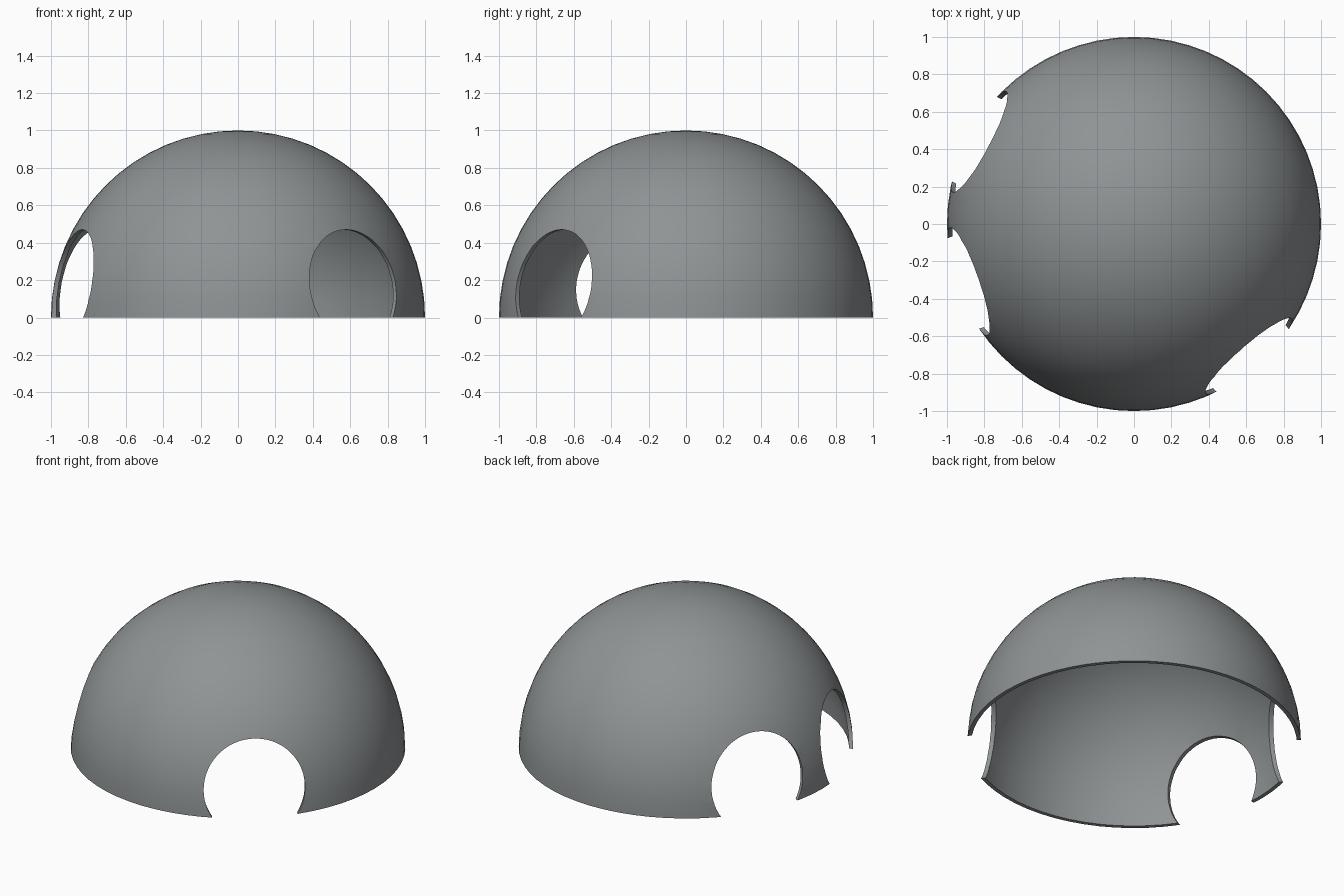
import bpy, bmesh, math
from mathutils import Matrix

if "Cube" in bpy.data.objects:
    bpy.data.objects.remove(bpy.data.objects["Cube"])

OUTER, INNER = 1.0, 0.975
SEGMENTS, RINGS = 64, 16
HOLE_RADIUS, HOLE_Z = 0.305, 0.165
HOLE_ANGLES = (-49, 152, 199.2)

grey = bpy.data.materials.new("slate grey")
grey.diffuse_color = (0.275, 0.295, 0.302, 1)
grey.use_nodes = True
grey.node_tree.nodes["Principled BSDF"].inputs["Base Color"].default_value = grey.diffuse_color


def add_object(name, bm):
    bmesh.ops.recalc_face_normals(bm, faces=bm.faces[:])
    mesh = bpy.data.meshes.new(name)
    bm.to_mesh(mesh)
    bm.free()
    mesh.materials.append(grey)
    obj = bpy.data.objects.new(name, mesh)
    bpy.context.collection.objects.link(obj)
    return obj


# Dome: outer arc up, inner arc down, flat rim at the ground, spun round z
bm = bmesh.new()
steps = [math.pi / 2 * i / RINGS for i in range(RINGS + 1)]
outer = [bm.verts.new((OUTER * math.cos(t), 0, OUTER * math.sin(t))) for t in steps]
inner = [bm.verts.new((INNER * math.cos(t), 0, INNER * math.sin(t))) for t in steps]
edges = [bm.edges.new((outer[0], inner[0]))]
for arc in (outer, inner):
    edges += [bm.edges.new(pair) for pair in zip(arc, arc[1:])]
bmesh.ops.spin(bm, geom=outer + inner + edges, cent=(0, 0, 0), axis=(0, 0, 1),
               angle=math.tau, steps=SEGMENTS, use_duplicate=False)
bmesh.ops.remove_doubles(bm, verts=bm.verts[:], dist=1e-4)
dome = add_object("dome_shell", bm)

# Round doorways: horizontal cylinders pointing outwards from the centre
cutters = []
for i, angle in enumerate(HOLE_ANGLES):
    bm = bmesh.new()
    place = (Matrix.Rotation(math.radians(angle), 4, 'Z')
             @ Matrix.Translation((0.9, 0, HOLE_Z))
             @ Matrix.Rotation(math.pi / 2, 4, 'Y'))
    bmesh.ops.create_cone(bm, cap_ends=True, segments=64, radius1=HOLE_RADIUS,
                          radius2=HOLE_RADIUS, depth=0.8, matrix=place)
    cutter = add_object(f"doorway_cutter_{i + 1}", bm)
    cutter.hide_render = True
    cutters.append(cutter)


def cut_mesh(target, cutter):
    """Return the cut mesh from the first solver that gives a usable result."""
    cut = target.modifiers.new("doorway", 'BOOLEAN')
    cut.operation = 'DIFFERENCE'
    cut.object = cutter
    before = len(target.data.polygons)
    result = None
    for solver in ('MANIFOLD', 'EXACT', 'FLOAT'):
        cut.solver = solver
        bpy.context.view_layer.update()
        graph = bpy.context.evaluated_depsgraph_get()
        mesh = bpy.data.meshes.new_from_object(target.evaluated_get(graph))
        if len(mesh.polygons) > 500 and len(mesh.polygons) != before:
            result = mesh
            break
    target.modifiers.remove(cut)
    return result


for cutter in cutters:
    mesh = cut_mesh(dome, cutter)
    if mesh:
        dome.data = mesh

# Smooth the dome while keeping the rims crisp
bpy.ops.object.select_all(action='DESELECT')
bpy.context.view_layer.objects.active = dome
dome.select_set(True)
bpy.ops.object.shade_smooth_by_angle(angle=math.radians(30))
